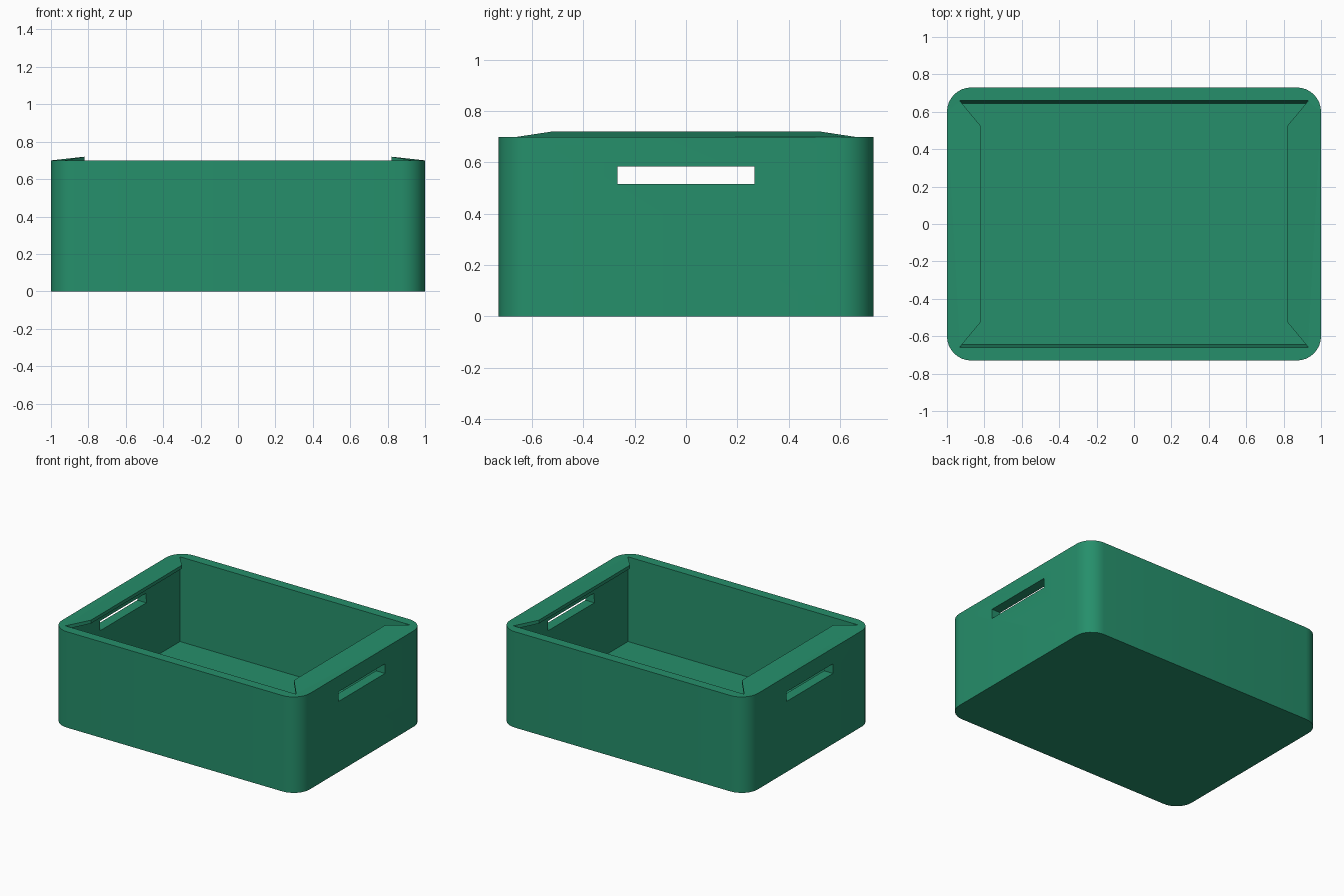
import bpy
import bmesh
from math import cos, sin, pi, radians

if "Cube" in bpy.data.objects:
    bpy.data.objects.remove(bpy.data.objects["Cube"])

green = bpy.data.materials.new("crate green")
green.use_nodes = True
COLOUR = (0.019, 0.275, 0.147, 1)
green.diffuse_color = COLOUR
green.node_tree.nodes["Principled BSDF"].inputs["Base Color"].default_value = COLOUR


def loft(name, lower, upper):
    """Closed solid between two matching loops of points."""
    bm = bmesh.new()
    a = [bm.verts.new(p) for p in lower]
    b = [bm.verts.new(p) for p in upper]
    bm.faces.new(a[::-1])
    bm.faces.new(b)
    n = len(a)
    for i in range(n):
        j = (i + 1) % n
        bm.faces.new((a[i], a[j], b[j], b[i]))
    bmesh.ops.recalc_face_normals(bm, faces=bm.faces)
    mesh = bpy.data.meshes.new(name)
    bm.to_mesh(mesh)
    bm.free()
    obj = bpy.data.objects.new(name, mesh)
    bpy.context.collection.objects.link(obj)
    mesh.materials.append(green)
    return obj


def rect(x, y, z):
    return [(-x, -y, z), (x, -y, z), (x, y, z), (-x, y, z)]


def rounded_rect(x, y, z, r, steps=8):
    points = []
    for k, (sx, sy) in enumerate([(1, 1), (-1, 1), (-1, -1), (1, -1)]):
        for i in range(steps + 1):
            a = (k + i / steps) * pi / 2
            points.append((sx * (x - r) + r * cos(a), sy * (y - r) + r * sin(a), z))
    return points


def smooth(obj):
    bpy.ops.object.select_all(action="DESELECT")
    obj.select_set(True)
    bpy.context.view_layer.objects.active = obj
    bpy.ops.object.shade_smooth_by_angle(angle=radians(30))


W, D, H, R = 1.0, 0.73, 0.70, 0.13

# Rounded outer box, hollowed by a tapered cavity and a slot through both ends
body = loft("crate_body", rounded_rect(W, D, 0, R), rounded_rect(W, D, H, R))
cavity = loft("cavity_cutter", rect(0.92, 0.645, 0.09), rect(0.932, 0.662, 0.78))
slot = loft("handle_cutter", rect(1.3, 0.267, 0.515), rect(1.3, 0.267, 0.585))
bpy.context.view_layer.objects.active = body
for cutter in (cavity, slot):
    cutter.hide_render = True
    mod = body.modifiers.new("cut", "BOOLEAN")
    mod.operation = "DIFFERENCE"
    mod.solver = "EXACT"
    mod.object = cutter
    bpy.ops.object.modifier_apply(modifier=mod.name)
    bpy.data.objects.remove(cutter)
smooth(body)

# Thin lips rising inward from both short sides
for side, name in ((1, "left_lip"), (-1, "right_lip")):
    outline = [(W, -D + R), (0.93, -0.657), (0.82, -0.525),
               (0.82, 0.525), (0.93, 0.657), (W, D - R)]
    rise = [0, 0, 0.02, 0.02, 0, 0]
    upper = [(side * x, y, H + h) for (x, y), h in zip(outline, rise)]
    lower = [(side * min(x, 0.98), y, H - 0.025 + h) for (x, y), h in zip(outline, rise)]
    lip = loft(name, lower, upper)
    smooth(lip)
